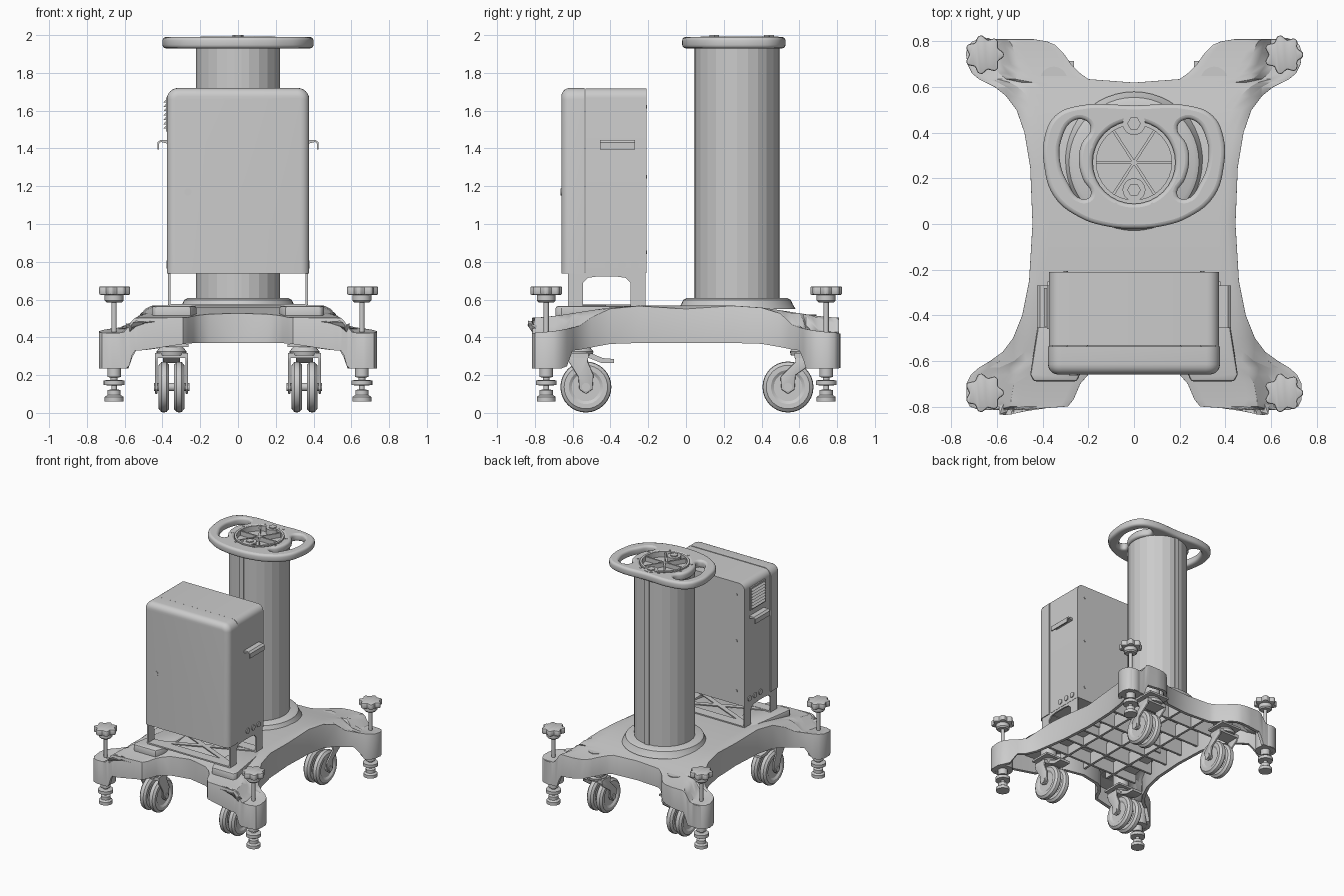
import bpy, bmesh, math
from mathutils import Vector

if "Cube" in bpy.data.objects:
    bpy.data.objects.remove(bpy.data.objects["Cube"])

def finish(name, bm):
    bmesh.ops.remove_doubles(bm, verts=bm.verts, dist=1e-5)
    bmesh.ops.recalc_face_normals(bm, faces=bm.faces)
    me = bpy.data.meshes.new(name)
    bm.to_mesh(me)
    bm.free()
    ob = bpy.data.objects.new(name, me)
    bpy.context.collection.objects.link(ob)
    return ob

def bevel(ob, w, seg=2, ang=40):
    m = ob.modifiers.new("bevel", 'BEVEL')
    m.width, m.segments, m.angle_limit = w, seg, math.radians(ang)
    return ob

def prism(name, pts, lo, hi, axis):
    """Extrude a 2D outline along an axis: x takes (y,z), y takes (x,z), z takes (x,y)."""
    put = {'x': lambda a, b, t: (t, a, b), 'y': lambda a, b, t: (a, t, b), 'z': lambda a, b, t: (a, b, t)}[axis]
    bm = bmesh.new()
    rings = [[bm.verts.new(put(a, b, t)) for a, b in pts] for t in (lo, hi)]
    n = len(pts)
    bm.faces.new(rings[0])
    bm.faces.new(rings[1])
    for i in range(n):
        j = (i + 1) % n
        bm.faces.new((rings[0][i], rings[0][j], rings[1][j], rings[1][i]))
    return finish(name, bm)

def box(name, x0, x1, y0, y1, z0, z1):
    return prism(name, [(x0, y0), (x1, y0), (x1, y1), (x0, y1)], z0, z1, 'z')

def lathe(name, prof, loc, n=24, axis='z'):
    """Revolve (radius, height) points; axis x or y lays the part on its side."""
    bm = bmesh.new()
    vs = [bm.verts.new((r, 0, h)) for r, h in prof]
    es = [bm.edges.new(p) for p in zip(vs, vs[1:])]
    bmesh.ops.spin(bm, geom=vs + es, cent=(0, 0, 0), axis=(0, 0, 1), angle=2 * math.pi, steps=n)
    for v in bm.verts:
        x, y, z = v.co
        v.co = Vector({'z': (x, y, z), 'x': (z, x, y), 'y': (x, z, y)}[axis]) + Vector(loc)
    return finish(name, bm)

def disc(name, r, lo, hi, loc, n=24, axis='z'):
    return lathe(name, [(0, lo), (r, lo), (r, hi), (0, hi)], loc, n, axis)

def smooth(a, b, t):
    t = min(1, max(0, (t - a) / (b - a)))
    return t * t * (3 - 2 * t)

# Base shell: rows of (y, inner x, outer x), sloping to the four legs
rows = [(-.815, .50, .68), (-.80, .29, .72), (-.77, .265, .735), (-.70, .235, .735), (-.66, .20, .715),
        (-.63, .15, .68), (-.60, 0, .63), (-.56, 0, .575), (-.5, 0, .53), (-.4, 0, .49), (-.25, 0, .46),
        (0, 0, .445), (.25, 0, .455), (.4, 0, .48), (.5, 0, .515), (.56, 0, .56), (.60, 0, .61),
        (.62, 0, .65), (.635, .2, .68), (.66, .235, .71), (.70, .275, .73), (.75, .31, .737),
        (.785, .345, .725), (.80, .38, .71), (.81, .44, .68)]

def deck_z(x, y):
    x, y = abs(x), abs(y)
    ridge = .41 + .13 * y / .8
    return .568 - .065 * smooth(.25, .85, y) - (.035 + .045 * smooth(.2, .7, y)) * smooth(ridge, ridge + .07, x)

def skirt_z(x, y):
    d = math.hypot(abs(x) - .66, abs(y) - .74)
    return .235 + .095 * smooth(.105, .135, d) + .04 * smooth(.13, .45, d)

bm = bmesh.new()
N = 12
for s in (1, -1):
    grid = []
    for y, a, b in rows:
        xs = [a + (b - a) * i / N for i in range(N + 1)]
        grid.append([bm.verts.new((s * x, y, deck_z(x, y))) for x in xs])
    for r0, r1 in zip(grid, grid[1:]):
        for i in range(N):
            bm.faces.new((r0[i], r0[i + 1], r1[i + 1], r1[i]))
bmesh.ops.remove_doubles(bm, verts=bm.verts, dist=1e-5)
ext = bmesh.ops.extrude_edge_only(bm, edges=[e for e in bm.edges if e.is_boundary])
for v in ext['geom']:
    if isinstance(v, bmesh.types.BMVert):
        v.co.z = skirt_z(v.co.x, v.co.y)
base = finish("base_shell", bm)
bevel(base, .012, 2, 50)
m = base.modifiers.new("wall", 'SOLIDIFY')
m.thickness, m.offset = .025, -1

# Underside ribs
for i, y in enumerate((-.5, -.32, -.14, .04, .22, .4)):
    box(f"cross_rib_{i}", -.43, .43, y - .009, y + .009, .42, .54)
for i, x in enumerate((-.22, 0, .22)):
    box(f"long_rib_{i}", x - .009, x + .009, -.58, .6, .42, .52)

for s in (1, -1):
    side = "right" if s > 0 else "left"
    # Raised front pads carrying the cabinet
    pad = [(.22, -.62), (.25, -.69), (.44, -.69), (.455, -.66), (.37, -.12), (.22, -.12)]
    bevel(prism(f"deck_pad_{side}", [(s * x, y) for x, y in pad], .49, .566, 'z'), .012)

    for front, fy, sw, wy in ((1, -.74, -.57, -.53), (0, .742, .63, .54)):
        tag = f"{'front' if front else 'rear'}_{side}"
        # Levelling foot with lobed knob
        p = (s * .656, fy, 0)
        disc(f"foot_boss_{tag}", .075, .237, .42, p)
        lathe(f"levelling_foot_{tag}", [(0, .06), (.05, .06), (.05, .085), (.035, .095), (.035, .12), (.015, .125),
              (.015, .145), (.055, .147), (.055, .172), (.018, .175), (.018, .187), (.036, .19), (.036, .245), (0, .245)], p)
        disc(f"foot_rod_{tag}", .014, .40, .62, p, 12)
        lathe(f"knob_hub_{tag}", [(0, .585), (.04, .585), (.05, .595), (.05, .63), (0, .63)], p)
        lobes = []
        for i in range(56):
            a = i * math.tau / 56
            r = .077 + .010 * math.cos(7 * a)
            lobes.append((p[0] + r * math.cos(a), p[1] + r * math.sin(a)))
        bevel(prism(f"knob_{tag}", lobes, .625, .67, 'z'), .008)

        # Twin wheel swivel caster
        cx = s * .352
        box(f"caster_plate_{tag}", cx - .09, cx + .09, sw - .085, sw + .085, .35, .365)
        disc(f"caster_boss_{tag}", .06, .36, .52, (cx, sw, 0))
        lathe(f"caster_swivel_{tag}", [(0, .305), (.075, .305), (.08, .325), (.06, .35), (0, .35)], (cx, sw, 0))
        box(f"fork_crown_{tag}", cx - .088, cx + .088, sw - .055, sw + .055, .29, .318)
        arm = [(sw - .055, .315), (sw + .055, .315), (sw + .05, .27), (wy + .04, .2), (wy + .035, .125),
               (wy, .1), (wy - .035, .125), (wy - .04, .19), (sw - .05, .27)]
        for k in (-1, 1):
            bevel(prism(f"fork_arm_{tag}_{k}", arm, cx + k * .074, cx + k * .088, 'x'), .004)
            w = .028
            lathe(f"wheel_{tag}_{k}", [(0, -.018), (.075, -.018), (.09, -w), (.115, -w), (.132, -.014), (.135, 0),
                  (.132, .014), (.115, w), (.09, w), (.075, .018), (0, .018)], (cx + k * .04, wy, .137), 32, 'x')
        disc(f"axle_{tag}", .022, -.094, .094, (cx, wy, .137), 16, 'x')
        if front:
            prism(f"brake_pedal_{tag}", [(-.56, .31), (-.5, .315), (-.44, .29), (-.38, .285), (-.38, .265), (-.45, .265),
                  (-.5, .285)], cx - .045, cx + .045, 'x')

# Column with collar and seam strips
cy = .27
column = disc("column", .222, .56, 1.945, (0, cy, 0))
lathe("column_collar", [(0, .55), (.31, .55), (.295, .575), (.285, .598), (.265, .608), (0, .608)], (0, cy, 0), 48)
for n, y in (("front", cy - .223), ("rear", cy + .223)):
    box(f"column_strip_{n}", -.018, .018, y - .004, y + .004, .6, 1.94)

# Top ring handle: filled curve with two grips and a centre opening
cu = bpy.data.curves.new("top_handle", 'CURVE')
cu.dimensions, cu.fill_mode = '2D', 'BOTH'
cu.extrude, cu.bevel_depth, cu.offset, cu.bevel_resolution = .012, .018, -.018, 2
def loop(pts):
    sp = cu.splines.new('BEZIER')
    sp.bezier_points.add(len(pts) - 1)
    for b, (x, y) in zip(sp.bezier_points, pts):
        b.co = (x, y, 0)
        b.handle_left_type = b.handle_right_type = 'AUTO'
    sp.use_cyclic_u, sp.resolution_u = True, 5
half = [(.25, .517), (.345, .475), (.392, .38), (.393, .25), (.35, .12), (.24, .03), (.12, -.01)]
loop([(0, .52)] + half + [(0, -.02)] + [(-x, y) for x, y in half[::-1]])
grip = [(.215, .455), (.27, .45), (.315, .38), (.325, .28), (.29, .18), (.23, .11), (.19, .125),
        (.225, .2), (.242, .28), (.23, .35), (.19, .42)]
for s in (1, -1):
    loop([(s * x, y) for x, y in grip])
loop([(.18 * math.cos(i * math.tau / 16), cy + .18 * math.sin(i * math.tau / 16)) for i in range(16)])
handle = bpy.data.objects.new("top_handle", cu)
handle.location.z = 1.96
bpy.context.collection.objects.link(handle)

# Spoked hub and bolts inside the handle
disc("hub_floor", .2, 1.935, 1.95, (0, cy, 0), 32)
lathe("hub_ring", [(.165, 1.94), (.182, 1.94), (.182, 1.993), (.165, 1.993), (.165, 1.94)], (0, cy, 0), 32)
for i, a in enumerate((0, 57, 123)):
    d = Vector((math.cos(math.radians(a)), math.sin(math.radians(a))))
    n, c = Vector((-d.y, d.x)) * .006, Vector((0, cy))
    prism(f"hub_spoke_{i}", [c + d * .17 + n, c - d * .17 + n, c - d * .17 - n, c + d * .17 - n], 1.945, 1.985, 'z')
for n, y in (("rear", .44), ("front", .15)):
    disc(f"bolt_seat_{n}", .05, 1.945, 1.992, (0, y, 0))
    disc(f"bolt_head_{n}", .03, 1.98, 2.0, (0, y, 0), 6)
for i, (x, y) in enumerate(((.08, .46), (.19, .34), (.19, .2), (.08, .085))):
    for s in (1, -1):
        disc(f"hub_screw_{i}_{s}", .009, 1.98, 1.993, (s * x, y, 0), 10)

# Cabinet body and rounded door
def arch(w, z0, z1, r):
    pts = [(-w, z0), (w, z0)]
    for sx, a0 in ((1, 0), (-1, 90)):
        for i in range(7):
            a = math.radians(a0 + 15 * i)
            pts.append((sx * (w - r) + r * math.cos(a), z1 - r + r * math.sin(a)))
    return pts
prism("cabinet_body", arch(.372, .74, 1.718, .05), -.533, -.21, 'y')
door = prism("cabinet_door", arch(.377, .737, 1.72, .06), -.66, -.537, 'y')
bm = bmesh.new()
bm.from_mesh(door.data)
rim = [e for e in bm.edges if all(v.co.y < -.65 for v in e.verts) and any(v.co.z > .75 for v in e.verts)]
bmesh.ops.bevel(bm, geom=rim, offset=.045, segments=5, profile=.5, affect='EDGES')
bm.to_mesh(door.data)
bm.free()
disc("door_lock", .019, -.664, -.65, (-.265, 0, 1.17), 20, 'y')

for s in (1, -1):
    side = "right" if s > 0 else "left"
    # Side grips, connectors and stand legs
    hook = [(.37, 1.425), (.37, 1.445), (.412, 1.445), (.426, 1.432), (.426, 1.395), (.417, 1.395), (.417, 1.425), (.408, 1.434)]
    prism(f"side_grip_{side}", [(s * x, z) for x, z in hook], -.455, -.27, 'y')
    for i, y in enumerate((-.41, -.34, -.272)):
        disc(f"connector_{side}_{i}", .021, s * .365, s * .379, (0, y, .785), 16, 'x')
    leg = [(-.625, .57), (-.545, .57), (-.545, .69), (-.52, .715), (-.47, .722), (-.37, .722), (-.32, .715), (-.295, .69),
           (-.295, .57), (-.215, .57), (-.215, .745), (-.625, .745)]
    prism(f"stand_side_{side}", leg, s * .358, s * .37, 'x')
# Stand floor rails with crossed straps
for n, y in (("front", -.585), ("rear", -.255)):
    box(f"stand_rail_{n}", -.366, .366, y - .04, y + .04, .566, .577)
for s in (1, -1):
    prism(f"stand_strap_{s}", [(-.34, -s * .15 - .445), (.34, s * .15 - .445), (.34, s * .15 - .405), (-.34, -s * .15 - .405)],
          .567, .575, 'z')

# Louvred vent on the left side, screws on the back
box("vent_frame", -.382, -.37, -.46, -.27, 1.49, 1.67)
for i in range(7):
    z = 1.505 + i * .023
    prism(f"vent_slat_{i}", [(-.38, z), (-.395, z), (-.38, z + .017)], -.45, -.28, 'y')
for i, (x, z) in enumerate(((.3, .85), (.3, 1.25), (.3, 1.62))):
    for s in (1, -1):
        disc(f"back_screw_{i}_{s}", .01, -.213, -.206, (s * x, 0, z), 10, 'y')

# Smooth shading everywhere but the faceted column
for ob in bpy.data.objects:
    ob.select_set(True)
bpy.context.view_layer.objects.active = handle
bpy.ops.object.convert(target='MESH')
column.select_set(False)
bpy.ops.object.shade_smooth_by_angle(angle=math.radians(32))
